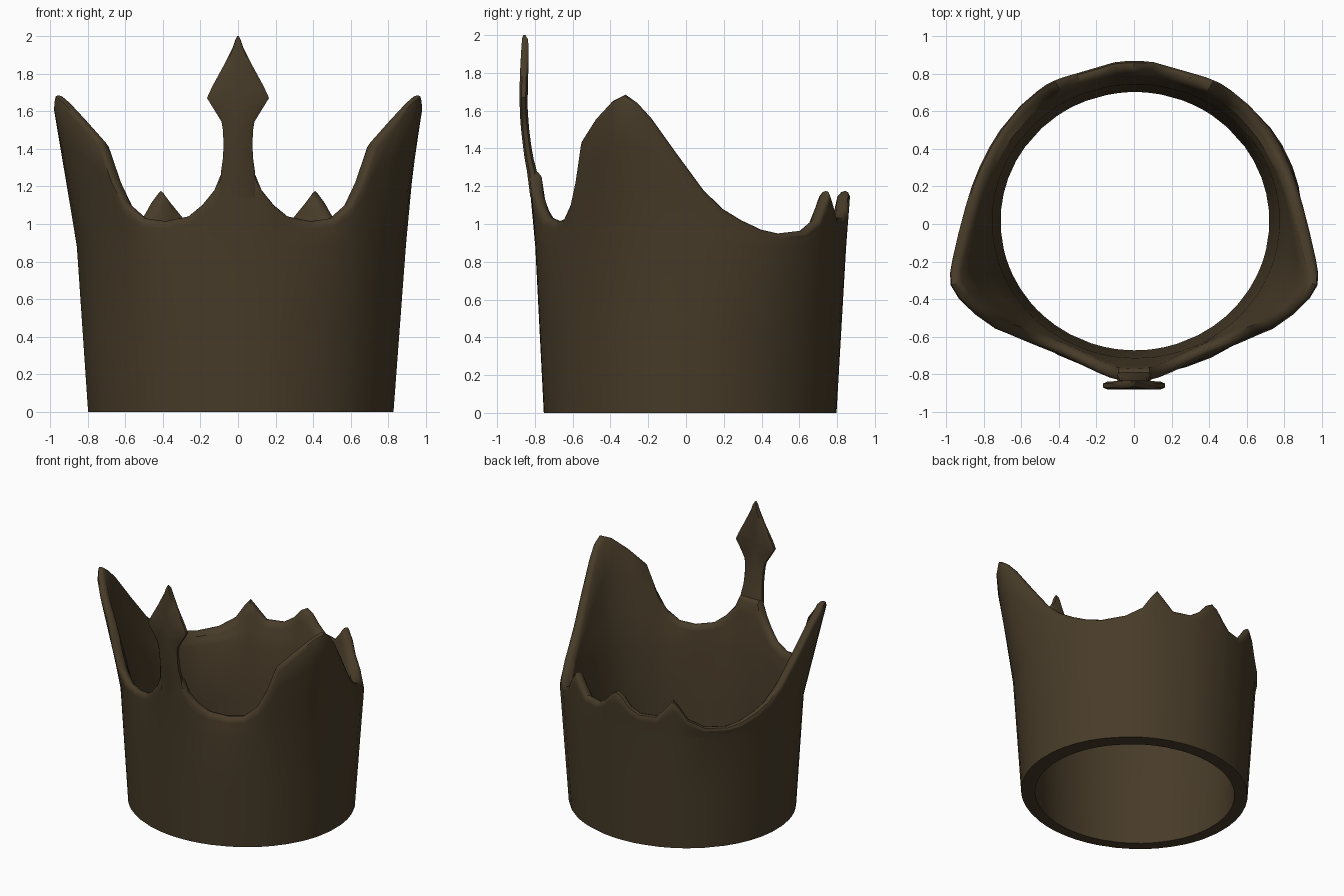
import bpy, bmesh, math

if "Cube" in bpy.data.objects:
    bpy.data.objects.remove(bpy.data.objects["Cube"])

bronze = bpy.data.materials.new("dark_bronze")
bronze.diffuse_color = (0.065, 0.045, 0.022, 1)
bronze.use_nodes = True
bronze.node_tree.nodes["Principled BSDF"].inputs["Base Color"].default_value = bronze.diffuse_color

# Rim outline: (angle from front in degrees, height, outer radius at the rim)
RIM = [(0, 1.28, .835), (6, 1.28, .835), (9, 1.18, .83), (14, 1.10, .815), (20, 1.04, .80),
       (30, 1.015, .80), (38, 1.03, .83), (44.5, 1.11, .865), (49, 1.25, .895),
       (53, 1.44, .93), (60.5, 1.56, .98), (67, 1.65, 1.02), (71.5, 1.685, 1.035),
       (75, 1.64, 1.02), (79, 1.56, .99), (87, 1.37, .94), (96, 1.18, .905),
       (103, 1.08, .89), (110, 1.02, .88), (118, .97, .875), (125, .95, .875),
       (136, .965, .88), (144, 1.03, .88), (148, 1.12, .88), (151, 1.175, .875),
       (154, 1.12, .87), (159, 1.035, .86), (168, 1.035, .86), (173, 1.08, .87),
       (177, 1.15, .87), (180, 1.175, .87)]
SHOULDER = 0.88


def ellipse_radius(a, rx, ry, cx, cy):
    """Distance from the origin to an offset ellipse along angle a."""
    dx, dy = math.sin(a), -math.cos(a)
    A = (dx / rx) ** 2 + (dy / ry) ** 2
    B = dx * cx / rx ** 2 + dy * cy / ry ** 2
    C = (cx / rx) ** 2 + (cy / ry) ** 2 - 1
    return (B + math.sqrt(B * B - A * C)) / A


def finish(name, bm):
    bmesh.ops.recalc_face_normals(bm, faces=bm.faces)
    me = bpy.data.meshes.new(name)
    bm.to_mesh(me)
    bm.free()
    ob = bpy.data.objects.new(name, me)
    bpy.context.collection.objects.link(ob)
    me.materials.append(bronze)
    bpy.ops.object.select_all(action='DESELECT')
    ob.select_set(True)
    bpy.context.view_layer.objects.active = ob
    bpy.ops.object.shade_smooth_by_angle(angle=math.radians(45))
    return ob


def bridge(bm, rings, wrap):
    n = len(rings)
    for i in range(n if wrap else n - 1):
        a, b = rings[i], rings[(i + 1) % n]
        for j in range(len(a)):
            k = (j + 1) % len(a)
            bm.faces.new((a[j], b[j], b[k], a[k]))


def section(a, h, r_top):
    """Closed wall section (radius, z) at one angle."""
    o0 = ellipse_radius(a, .815, .775, .015, .022)
    o1 = ellipse_radius(a, .878, .823, .018, .025)
    i0 = ellipse_radius(a, .715, .687, .005, .015)
    i1 = ellipse_radius(a, .765, .728, .01, .015)
    i_top = r_top - .062
    up = h - SHOULDER
    at = lambda f, lo, hi: lo + (hi - lo) * f
    e = .03 / up if up > .1 else .3
    pts = [(o0, 0), (at(.5, o0, o1), .44), (o1, SHOULDER)]
    pts += [(at(f, o1, r_top), SHOULDER + up * f) for f in (.35, .7, 1 - e)]
    pts += [(r_top - .012, h - .006), (r_top - .028, h), (r_top - .048, h - .006)]
    pts += [(at(f, i1, i_top), SHOULDER + up * f) for f in (1 - e, .7, .35)]
    pts += [(i1, SHOULDER), (at(.5, i0, i1), .44), (i0, 0)]
    return pts


# Crown band with side and back points
bm = bmesh.new()
outline = RIM + [(360 - d, h, r) for d, h, r in reversed(RIM[1:-1])]
rings = []
for d, h, r in outline:
    a = math.radians(d)
    rings.append([bm.verts.new((p * math.sin(a), -p * math.cos(a), z))
                  for p, z in section(a, h, r)])
bridge(bm, rings, True)
finish("crown_band", bm)

# Front spike with arrow-shaped head: (z, half width, outer y, inner y)
SPIKE = [(1.14, .098, -.824, -.772), (1.28, .09, -.842, -.79), (1.35, .08, -.855, -.808),
         (1.42, .077, -.864, -.82), (1.50, .08, -.873, -.83), (1.545, .088, -.877, -.834),
         (1.61, .128, -.88, -.838), (1.67, .165, -.881, -.838), (1.73, .138, -.881, -.837),
         (1.84, .078, -.877, -.834), (1.94, .028, -.871, -.833), (1.98, .014, -.868, -.838),
         (2.0, .004, -.862, -.85)]
bm = bmesh.new()
rings = []
for z, w, yo, yi in SPIKE:
    ym, s = (yo + yi) / 2, (yo - yi) * .25
    rings.append([bm.verts.new((x, y, z)) for x, y in (
        (-w, ym + s), (-w * .85, yo), (0, yo), (w * .85, yo), (w, ym + s),
        (w, ym - s), (w * .85, yi), (0, yi), (-w * .85, yi), (-w, ym - s))])
bridge(bm, rings, False)
bm.faces.new(rings[0])
bm.faces.new(rings[-1])
finish("front_spike", bm)
